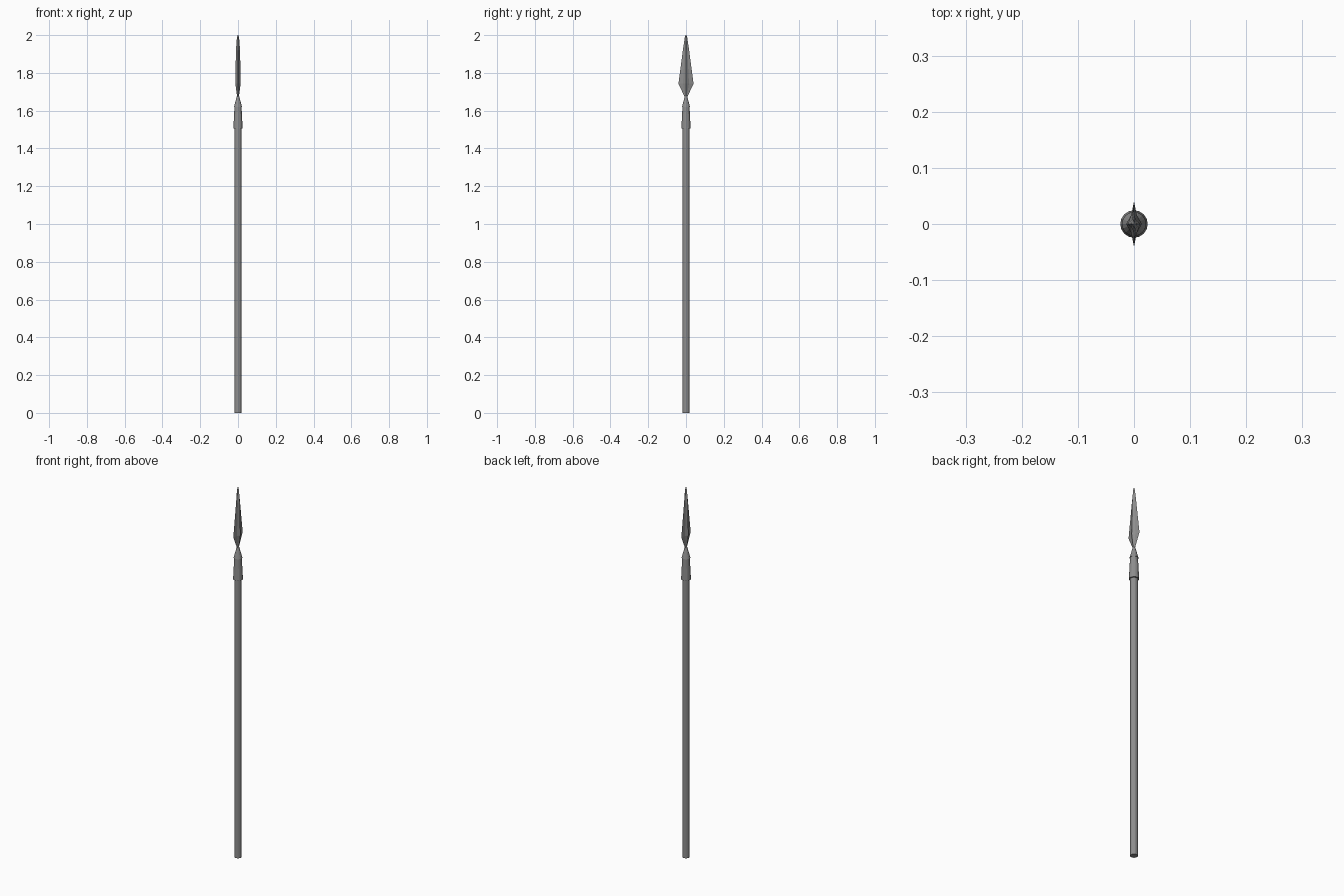
import bpy, bmesh
from math import cos, sin, pi

if "Cube" in bpy.data.objects:
    bpy.data.objects.remove(bpy.data.objects["Cube"])

# Dark grey finish shared by all parts
dark = bpy.data.materials.new("dark_grey")
dark.diffuse_color = (.27, .27, .27, 1)
dark.use_nodes = True
dark.node_tree.nodes["Principled BSDF"].inputs["Base Color"].default_value = dark.diffuse_color


def loft(name, rings):
    """Skin a closed solid through rings of equal point count."""
    bm = bmesh.new()
    loops = [[bm.verts.new(p) for p in ring] for ring in rings]
    n = len(loops[0])
    for a, b in zip(loops, loops[1:]):
        for i in range(n):
            j = (i + 1) % n
            bm.faces.new((a[i], a[j], b[j], b[i]))
    bm.faces.new(loops[0][::-1])
    bm.faces.new(loops[-1])
    bmesh.ops.recalc_face_normals(bm, faces=bm.faces)
    mesh = bpy.data.meshes.new(name)
    bm.to_mesh(mesh)
    bm.free()
    mesh.materials.append(dark)
    obj = bpy.data.objects.new(name, mesh)
    bpy.context.collection.objects.link(obj)
    return obj


def circle(r, z, n=16):
    return [(r * cos(2 * pi * i / n), r * sin(2 * pi * i / n), z) for i in range(n)]


def blade_section(thick, wide, z):
    # Ridged double-edged section, slightly hollow between ridge and edge
    shape = [(1, 0), (.36, .4), (0, 1), (-.36, .4),
             (-1, 0), (-.36, -.4), (0, -1), (.36, -.4)]
    return [(x * thick, y * wide, z) for x, y in shape]


# Wooden pole
loft("shaft", [circle(.0185, 0), circle(.0185, 1.52)])

# Tapered sleeve over the top of the pole
loft("socket", [circle(.0245, 1.505), circle(.0185, 1.625)])

# Small flared cone narrowing to the blade
loft("neck", [circle(.0215, 1.62), circle(.0045, 1.682)])

# Leaf-shaped blade, broad across y and thin across x
loft("blade", [blade_section(t, w, z) for t, w, z in [
    (.004, .005, 1.668),
    (.014, .040, 1.743),
    (.011, .0165, 1.92),
    (.006, .007, 1.985),
    (.002, .002, 2.0)]])
